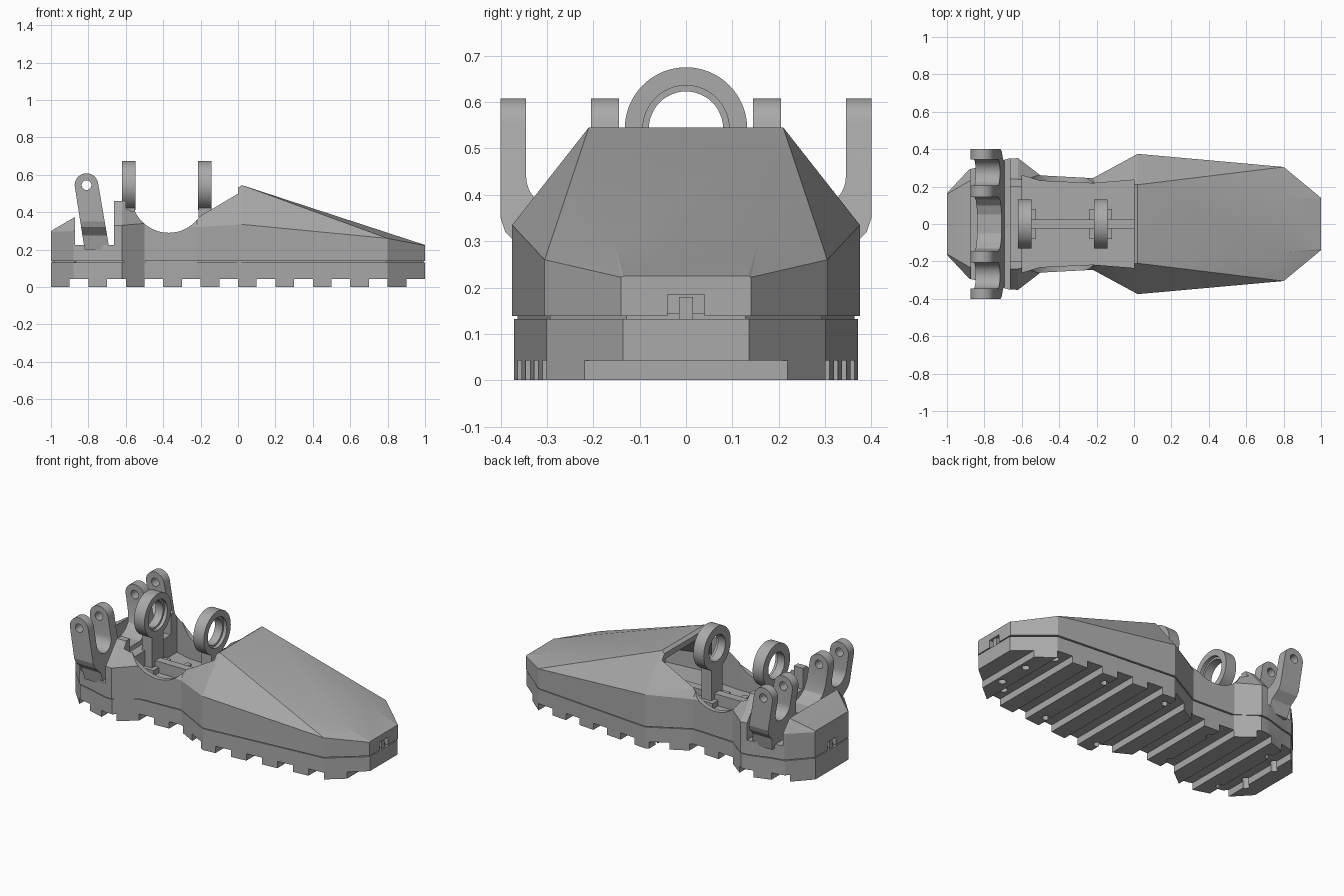
import bpy, bmesh, math
from math import sin, cos, pi, radians

cube = bpy.data.objects.get("Cube")
if cube:
    bpy.data.objects.remove(cube)

GREY = bpy.data.materials.new("plain grey")
GREY.use_nodes = True
GREY.diffuse_color = (0.4, 0.4, 0.4, 1)
GREY.node_tree.nodes["Principled BSDF"].inputs["Base Color"].default_value = (0.4, 0.4, 0.4, 1)


def make(name, verts, faces):
    mesh = bpy.data.meshes.new(name)
    mesh.from_pydata(verts, [], faces)
    bm = bmesh.new()
    bm.from_mesh(mesh)
    bmesh.ops.recalc_face_normals(bm, faces=bm.faces)
    bm.to_mesh(mesh)
    bm.free()
    mesh.materials.append(GREY)
    ob = bpy.data.objects.new(name, mesh)
    bpy.context.collection.objects.link(ob)
    return ob


def prism(name, pts, axis, a, b):
    """Extrude a 2D outline along an axis from a to b."""
    place = {"x": lambda u, v, t: (t, u, v),
             "y": lambda u, v, t: (u, t, v),
             "z": lambda u, v, t: (u, v, t)}[axis]
    n = len(pts)
    verts = [place(u, v, t) for t in (a, b) for u, v in pts]
    faces = [tuple(range(n)), tuple(range(n, 2 * n))]
    faces += [(i, (i + 1) % n, n + (i + 1) % n, n + i) for i in range(n)]
    return make(name, verts, faces)


def box(name, x0, x1, y0, y1, z0, z1):
    return prism(name, [(x0, y0), (x1, y0), (x1, y1), (x0, y1)], "z", z0, z1)


def arc(u, v, r, start=0, end=360, n=40):
    steps = n if end - start == 360 else n + 1
    return [(u + r * cos(radians(start + (end - start) * i / n)),
             v + r * sin(radians(start + (end - start) * i / n))) for i in range(steps)]


def loft(name, sections, z0):
    """Skin six-sided sections: x, side y, shoulder z, roof y, roof z."""
    verts, faces = [], []
    for x, y, zs, yt, zt in sections:
        half = [(y, z0), (y, zs), (yt, zt)]
        verts += [(x, p, q) for p, q in half] + [(x, -p, q) for p, q in reversed(half)]
    for i in range(0, len(verts) - 6, 6):
        for j in range(6):
            k = (j + 1) % 6
            a, b, c, d = i + j, i + k, i + 6 + k, i + 6 + j
            if j == 1:
                faces += [(a, b, d), (b, c, d)]
            elif j == 3:
                faces += [(a, b, c), (a, c, d)]
            else:
                faces.append((a, b, c, d))
    faces += [tuple(range(6)), tuple(range(len(verts) - 6, len(verts)))]
    return make(name, verts, faces)


def combine(ob, other, op="DIFFERENCE"):
    mod = ob.modifiers.new("cut", "BOOLEAN")
    mod.operation, mod.solver, mod.object = op, "EXACT", other
    bpy.context.view_layer.objects.active = ob
    bpy.ops.object.modifier_apply(modifier=mod.name)
    bpy.data.objects.remove(other)


def mirror_outline(half):
    return half + [(u, -v) for u, v in reversed(half)]


# Upper shell: one faceted skin from heel to toe
sections = [
    (-1.0, .165, .295, .16, .30), (-.88, .293, .30, .23, .37),
    (-.80, .31, .31, .23, .40), (-.67, .35, .33, .24, .46),
    (-.62, .352, .33, .24, .46), (-.5, .26, .34, .215, .46),
    (-.22, .245, .32, .212, .375), (.02, .375, .335, .21, .545),
    (.80, .305, .26, .154, .29), (1.0, .14, .222, .135, .225)]
outline = [(s[0], s[1]) for s in sections]
shell = loft("upper_shell", sections, .138)

# Openings: ankle arc, cockpit, toe cavity, hinge bay, rear gap
combine(shell, prism("arc_cut", arc(-.37, .49, .2, n=64), "y", -.6, .6))
cockpit = mirror_outline([(-.6, .26), (-.5, .23), (-.22, .217), (0, .235)])
combine(shell, prism("cockpit_cut", cockpit, "z", .2, .8))
combine(shell, loft("toe_cut", [(-.01, .32, .32, .19, .50), (.6, .26, .26, .17, .32)], .2))
combine(shell, box("bay_cut", -.872, -.662, -.6, .6, .225, .8))
combine(shell, box("rear_gap_cut", -.7, -.59, -.2, .2, .33, .8))
for x in (-1, 1):
    combine(shell, box("end_slot_cut", x - .05, x + .05, -.04, .04, .1, .185))

# Sole with cross treads and screw holes
sole = prism("sole", mirror_outline([(x, y - .004) for x, y in outline]), "z", 0, .132)
for i in range(10):
    x = -.9 + .2 * i
    combine(sole, box("tread_cut", x, x + .1 + (.05 if i == 9 else 0), -.6, .6, -.1, .042))
for x, y in [(-.9, .12), (-.79, .21), (-.4, .17), (.02, .29), (.42, .25), (.75, .22), (.86, .1)]:
    for side in (-1, 1):
        combine(sole, prism("hole_cut", arc(x, side * y, .022, n=20), "z", -.1, .08))
seam = prism("seam_core", mirror_outline([(x * .985, y - .012) for x, y in outline]),
             "z", .125, .145)
for x in (-1, 1):
    prism("latch", [(x * .975, -.015), (x * .995, -.015), (x * .995, .015), (x * .975, .015)],
          "z", .12, .18)

# Hinge fork: four lugs cut from a double U by the leaning side profile
half = [(.33, .2), (.345, .275), (.37, .30), (.39, .32), (.40, .35), (.40, .63), (.345, .63)]
half += arc(.275, .44, .07, 360, 180, n=16)
half += [(.205, .63), (.145, .63), (.145, .42), (.13, .37), (.10, .34), (.05, .32)]
fork_profile = half + [(-u, v) for u, v in reversed(half)]
fork = prism("hinge_fork", fork_profile, "x", -.95, -.6)
lug = [(-.82, .2), (-.687, .2)] + arc(-.81, .545, .063, 10, 190, n=24)
combine(fork, prism("lug_profile", lug, "y", -.6, .6), "INTERSECT")
combine(fork, prism("pin_cut", arc(-.81, .545, .026, n=24), "y", -.6, .6))

# Two ankle rings on posts with foot flanges
for label, x in (("rear", -.585), ("front", -.178)):
    ring = prism(label + "_ring", arc(0, .543, .132, n=64), "x", x - .036, x + .036)
    combine(ring, prism("bore_cut", arc(0, .543, .08, n=48), "x", x - .1, x + .1))
    combine(ring, prism("lip_cut", arc(0, .543, .093, n=48), "x", x + .015, x + .1))
    box(label + "_post", x - .034, x + .034, -.055, .055, .15, .44)
    box(label + "_flange", x - .06, x + .06, -.08, .08, .15, .235)
    for side in (-1, 1):
        box(label + "_foot", x - .035, x + .035, side * .1 - .03, side * .1 + .03, .15, .22)

# Centre rail and floor screws
box("centre_rail", -.66, .1, -.025, .025, .15, .27)
for x in (-.45, -.3):
    for side in (-1, 1):
        prism("floor_screw", arc(x, side * .15, .02, n=20), "z", .19, .208)

# Smooth the round surfaces, keep the facets sharp
for ob in bpy.context.scene.objects:
    ob.select_set(ob.type == "MESH")
bpy.context.view_layer.objects.active = shell
bpy.ops.object.shade_smooth_by_angle(angle=radians(18))
